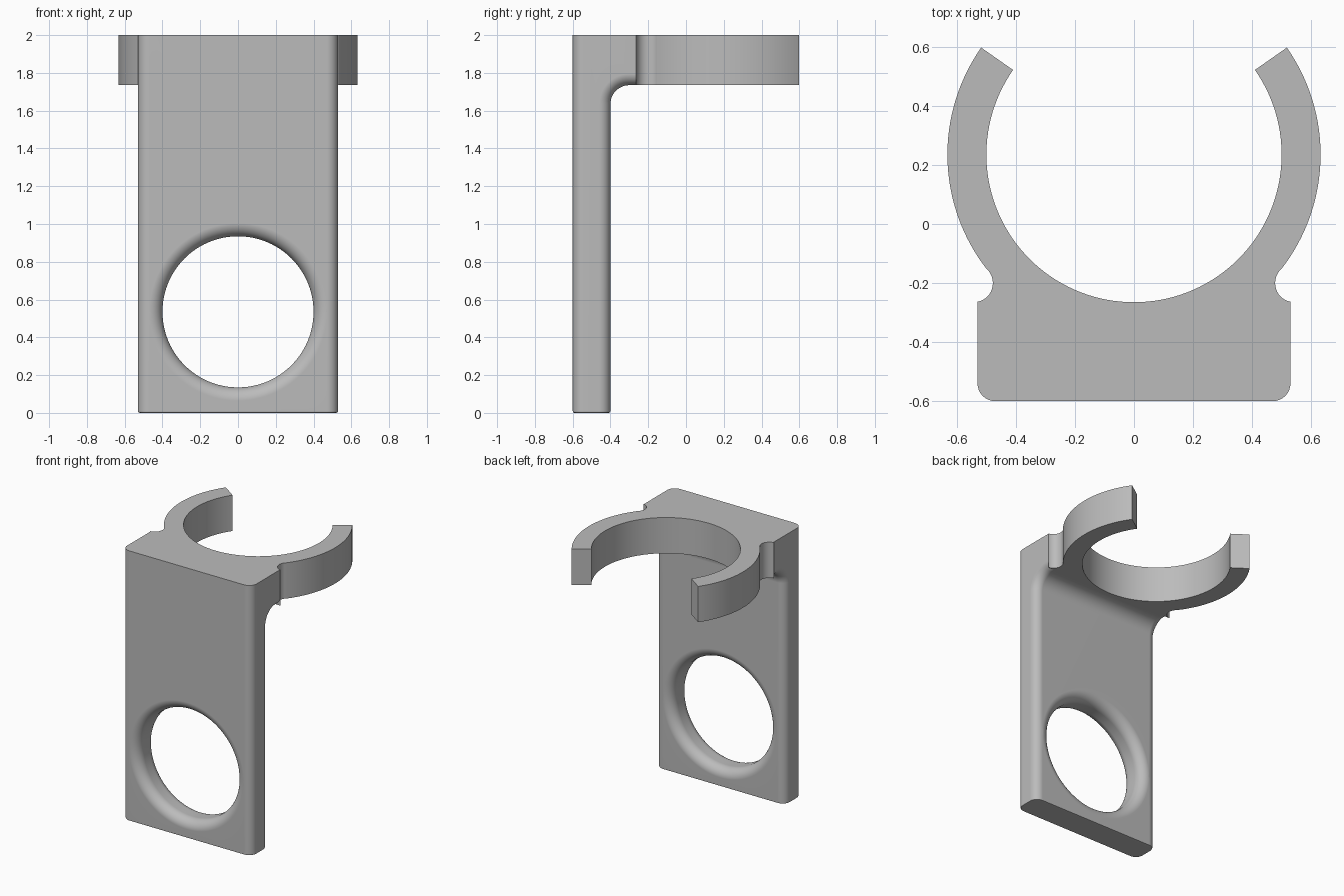
import bpy, bmesh, math
from mathutils import Vector, Matrix

cube = bpy.data.objects.get("Cube")
if cube:
    bpy.data.objects.remove(cube)

grey = bpy.data.materials.new("plain grey")
grey.use_nodes = True
COLOUR = (0.5, 0.5, 0.5, 1)
grey.diffuse_color = COLOUR
grey.node_tree.nodes["Principled BSDF"].inputs["Base Color"].default_value = COLOUR

HALF, FRONT, BACK, LEDGE, UNDER = 0.53, -0.6, -0.4, -0.265, 1.735


def arc(cx, cy, r, start, end, n):
    """Points on an arc, angles in degrees."""
    angles = [math.radians(start + (end - start) * i / n) for i in range(n + 1)]
    return [(cx + r * math.cos(a), cy + r * math.sin(a)) for a in angles]


def prism(points, to_3d, along):
    """Closed profile extruded along a vector."""
    bm = bmesh.new()
    face = bm.faces.new([bm.verts.new(to_3d(*p)) for p in points])
    new = bmesh.ops.extrude_face_region(bm, geom=[face])["geom"]
    bmesh.ops.translate(bm, vec=Vector(along),
                        verts=[v for v in new if isinstance(v, bmesh.types.BMVert)])
    bmesh.ops.recalc_face_normals(bm, faces=bm.faces)
    return bm


def make_object(name, bm):
    mesh = bpy.data.meshes.new(name)
    bm.to_mesh(mesh)
    bm.free()
    mesh.materials.append(grey)
    obj = bpy.data.objects.new(name, mesh)
    bpy.context.collection.objects.link(obj)
    return obj


def combine(target, other, operation):
    mod = target.modifiers.new(operation.lower(), "BOOLEAN")
    mod.operation, mod.object, mod.solver = operation, other, "EXACT"
    bpy.context.view_layer.objects.active = target
    bpy.ops.object.modifier_apply(modifier=mod.name)
    bpy.data.objects.remove(other)


# Bracket: upright plate with a filleted ledge at the top
side = [(FRONT, 0), (BACK, 0)]
side += arc(BACK + 0.1, UNDER - 0.1, 0.1, 180, 90, 12)
side += [(LEDGE, UNDER), (LEDGE, 2), (FRONT, 2)]
bm = prism(side, lambda y, z: (-HALF, y, z), (2 * HALF, 0, 0))


def on_rounded_side(e):
    a, b = (v.co for v in e.verts)
    if abs(a.x - b.x) > 0.01:
        return False
    at_front = max(a.y, b.y) < FRONT + 0.01
    at_back = min(a.y, b.y) > BACK - 0.01 and max(a.z, b.z) < UNDER + 0.01
    return at_front or at_back


bmesh.ops.bevel(bm, geom=[e for e in bm.edges if on_rounded_side(e)],
                offset=0.06, segments=8, profile=0.5, affect="EDGES")
bmesh.ops.bevel(bm, geom=[e for e in bm.edges if all(v.co.z < 0.001 for v in e.verts)],
                offset=0.01, segments=2, profile=0.5, affect="EDGES")
bracket = make_object("clip_bracket", bm)

# Round hole with flared rims, cut by a lathed profile
mid, r, flare = (FRONT + BACK) / 2, 0.4, 0.07
rim = arc(r + flare, BACK - flare, flare, 90, 180, 10)
profile = [(0, BACK + 0.1), (r + flare, BACK + 0.1)] + rim
profile += [(x, 2 * mid - y) for x, y in reversed(profile)]
bm = bmesh.new()
verts = [bm.verts.new((x, y, 0)) for x, y in profile]
edges = [bm.edges.new(pair) for pair in zip(verts, verts[1:])]
bmesh.ops.spin(bm, geom=verts + edges, cent=(0, 0, 0), axis=(0, 1, 0),
               angle=2 * math.pi, steps=96)
bmesh.ops.remove_doubles(bm, verts=bm.verts, dist=0.0001)
bmesh.ops.recalc_face_normals(bm, faces=bm.faces)
bmesh.ops.transform(bm, matrix=Matrix.Translation((0, 0, 0.535)), verts=bm.verts)
combine(bracket, make_object("hole_cutter", bm), "DIFFERENCE")

# Open clip ring with a rounded notch where it meets the ledge
CY = 0.235
outer = arc(0, CY, 0.632, 35, -38, 32)
notch = arc(0.543, -0.2, 0.065, 132, 262, 14)
half = outer + notch + [(HALF, LEDGE), (0.45, LEDGE), (0.45, LEDGE - 0.05)]
bore = arc(0, CY, 0.5, 145, 395, 96)
ring_profile = half + [(-x, y) for x, y in reversed(half)] + bore
ring = make_object("clip_ring", prism(ring_profile, lambda x, y: (x, y, UNDER),
                                      (0, 0, 2 - UNDER)))
combine(bracket, ring, "UNION")

# Smooth shading with crisp edges
bpy.ops.object.select_all(action="DESELECT")
bracket.select_set(True)
bpy.context.view_layer.objects.active = bracket
bpy.ops.object.shade_smooth_by_angle(angle=math.radians(30))
normals = bracket.modifiers.new("even_normals", "WEIGHTED_NORMAL")
normals.keep_sharp = True
